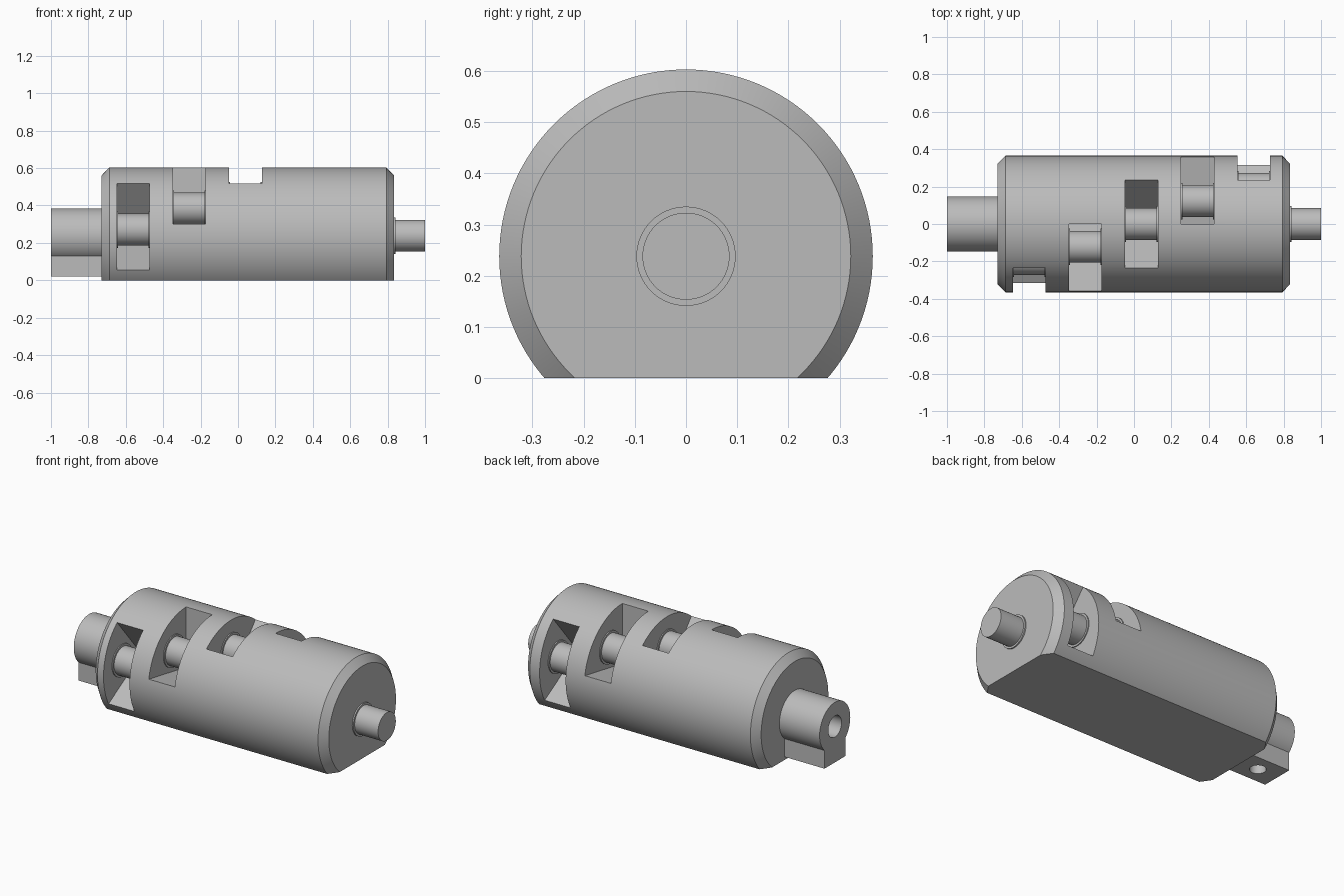
import bpy, bmesh, math
from mathutils import Vector

cube = bpy.data.objects.get("Cube")
if cube:
    bpy.data.objects.remove(cube)

AXIS_Z, RADIUS = 0.238, 0.365
steel = bpy.data.materials.new("grey steel")
steel.use_nodes = True
GREY = (0.5, 0.5, 0.5, 1)
steel.diffuse_color = GREY
steel.node_tree.nodes["Principled BSDF"].inputs["Base Color"].default_value = GREY


def finish(name, bm):
    bmesh.ops.recalc_face_normals(bm, faces=bm.faces)
    mesh = bpy.data.meshes.new(name)
    bm.to_mesh(mesh)
    bm.free()
    mesh.materials.append(steel)
    obj = bpy.data.objects.new(name, mesh)
    bpy.context.collection.objects.link(obj)
    return obj


def turned(name, profile, y=0, z=AXIS_Z, sides=96):
    """Solid of revolution along x from (x, radius) points."""
    bm = bmesh.new()
    rings = []
    for x, r in profile:
        rings.append([bm.verts.new((x, y + r * math.sin(a), z + r * math.cos(a)))
                      for a in (math.tau * i / sides for i in range(sides))])
    for a, b in zip(rings, rings[1:]):
        for i in range(sides):
            j = (i + 1) % sides
            bm.faces.new((a[i], a[j], b[j], b[i]))
    bm.faces.new(rings[0])
    bm.faces.new(rings[-1])
    return finish(name, bm)


def prism(name, outline, x0, x1):
    """Closed (y, z) outline extruded along x."""
    bm = bmesh.new()
    face = bm.faces.new([bm.verts.new((x0, y, z)) for y, z in outline])
    ext = bmesh.ops.extrude_face_region(bm, geom=[face])
    verts = [v for v in ext["geom"] if isinstance(v, bmesh.types.BMVert)]
    bmesh.ops.translate(bm, verts=verts, vec=(x1 - x0, 0, 0))
    return finish(name, bm)


def combine(obj, other, operation):
    mod = obj.modifiers.new("combine", "BOOLEAN")
    mod.operation, mod.solver, mod.object = operation, "EXACT", other
    bpy.context.view_layer.objects.active = obj
    bpy.ops.object.modifier_apply(modifier=mod.name)
    bpy.data.objects.remove(other)


def smooth(obj):
    bpy.ops.object.select_all(action="DESELECT")
    obj.select_set(True)
    bpy.context.view_layer.objects.active = obj
    bpy.ops.object.shade_smooth_by_angle(angle=math.radians(30))


# Chamfered housing with a flat underside
body = turned("housing", [(-0.73, 0.322), (-0.688, RADIUS), (0.793, RADIUS), (0.835, 0.322)], sides=128)
combine(body, prism("flat_cutter", [(-1, -1), (1, -1), (1, 0), (-1, 0)], -1.5, 1.5), "DIFFERENCE")

# Wedge-shaped windows stepping round the axis, each with an offset pin
HALF_SLOT, PIN_R, COLLAR_R = 0.0875, 0.085, 0.097
for i in range(5):
    xc = -0.56 + 0.3 * i
    x0, x1 = xc - HALF_SLOT, xc + HALF_SLOT
    turn = math.radians(-80 + 40 * i)
    spread = [turn + math.radians(d) for d in (-40, 0, 40)]
    outline = [(0, AXIS_Z)] + [(0.6 * math.sin(a), AXIS_Z + 0.6 * math.cos(a)) for a in spread]
    combine(body, prism("window_cutter", outline, x0, x1), "DIFFERENCE")
    pin = turned(f"pin_{i + 1}",
                 [(x0 - 0.005, COLLAR_R), (x0 + 0.006, COLLAR_R), (x0 + 0.006, PIN_R),
                  (x1 - 0.006, PIN_R), (x1 - 0.006, COLLAR_R), (x1 + 0.005, COLLAR_R)],
                 0.19 * math.sin(turn), AXIS_Z + 0.19 * math.cos(turn), 64)
    smooth(pin)
smooth(body)

# Output shaft with a thin collar
shaft = turned("output_shaft", [(0.82, COLLAR_R), (0.843, COLLAR_R), (0.843, PIN_R), (1, PIN_R)], sides=64)
smooth(shaft)

# Socket boss on a square foot, bored lengthwise and from below
boss = turned("socket_boss", [(-1, 0.147), (-0.72, 0.147)])
foot = prism("foot", [(-0.1, 0.02), (0.1, 0.02), (0.1, 0.2), (-0.1, 0.2)], -1, -0.72)
combine(boss, foot, "UNION")
combine(boss, turned("bore_cutter", [(-1.1, 0.064), (-0.735, 0.064)], sides=64), "DIFFERENCE")
bm = bmesh.new()
bmesh.ops.create_cone(bm, cap_ends=True, segments=48, radius1=0.045, radius2=0.045, depth=0.3)
bmesh.ops.translate(bm, verts=bm.verts, vec=Vector((-0.865, 0, AXIS_Z - 0.15)))
combine(boss, finish("screw_hole_cutter", bm), "DIFFERENCE")
smooth(boss)
